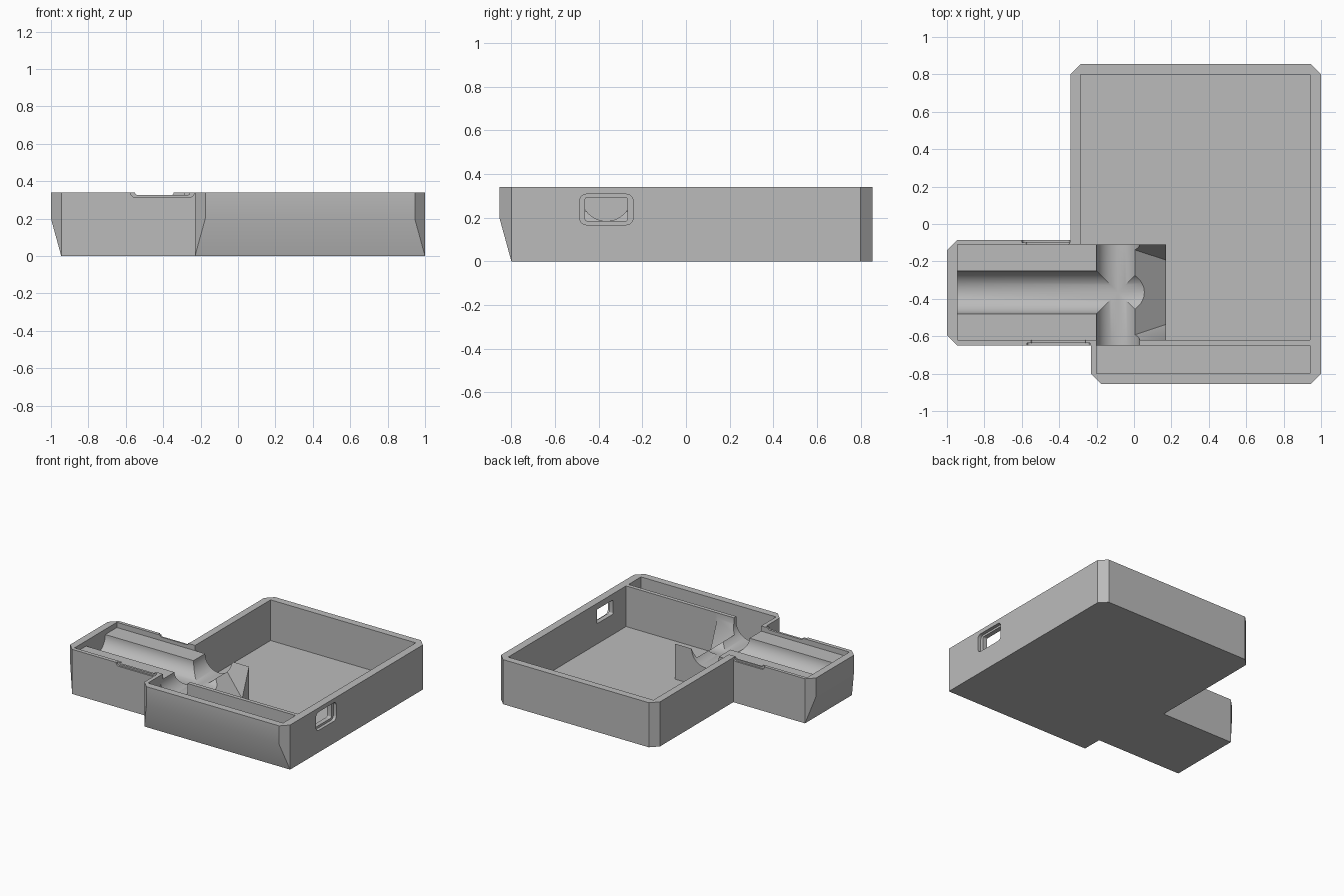
import bpy, bmesh, math
from mathutils import Vector

cube = bpy.data.objects.get("Cube")
if cube:
    bpy.data.objects.remove(cube)

grey = bpy.data.materials.new("light_grey")
grey.use_nodes = True
colour = (0.5, 0.5, 0.5, 1)
grey.diffuse_color = colour
grey.node_tree.nodes["Principled BSDF"].inputs["Base Color"].default_value = colour

HEIGHT, FLOOR, TAPER, CH = 0.34, 0.03, 0.2, 0.055
DECK, RADIUS = 0.30, 0.115
ABOVE = 0.5
TO_3D = {"x": lambda u, v, w: (w, u, v),
         "y": lambda u, v, w: (u, w, v),
         "z": lambda u, v, w: (u, v, w)}


def loft(name, rings):
    """Closed solid through rings that have the same number of points."""
    bm = bmesh.new()
    loops = [[bm.verts.new(p) for p in ring] for ring in rings]
    n = len(loops[0])
    for a, b in zip(loops, loops[1:]):
        for i in range(n):
            bm.faces.new((a[i], a[(i + 1) % n], b[(i + 1) % n], b[i]))
    bm.faces.new(loops[0])
    bm.faces.new(loops[-1])
    bmesh.ops.remove_doubles(bm, verts=bm.verts, dist=1e-5)
    bmesh.ops.recalc_face_normals(bm, faces=bm.faces)
    mesh = bpy.data.meshes.new(name)
    bm.to_mesh(mesh)
    bm.free()
    mesh.materials.append(grey)
    obj = bpy.data.objects.new(name, mesh)
    bpy.context.collection.objects.link(obj)
    return obj


def prism(name, points, axis, start, end):
    return loft(name, [[TO_3D[axis](u, v, w) for u, v in points] for w in (start, end)])


def rect(u0, u1, v0, v1):
    return [(u0, v0), (u1, v0), (u1, v1), (u0, v1)]


def rounded(u0, u1, v0, v1, r, steps=6):
    pts = []
    for k, (u, v) in enumerate(rect(u0 + r, u1 - r, v0 + r, v1 - r)):
        for i in range(steps + 1):
            a = math.pi + (k + i / steps) * math.pi / 2
            pts.append((u + r * math.cos(a), v + r * math.sin(a)))
    return pts


def trough(centre, steps=28):
    """U profile: half circle below the deck, straight sides above."""
    pts = [(centre - RADIUS, ABOVE)]
    for i in range(steps + 1):
        a = math.pi * (1 + i / steps)
        pts.append((centre + RADIUS * math.cos(a), DECK + RADIUS * math.sin(a)))
    return pts + [(centre + RADIUS, ABOVE)]


# Outer body: the arm end and the front flare outwards up to the taper height
def outline(z):
    c = CH * min(z / TAPER, 1)
    arm, front = -0.945 - c, -0.80 - c
    return [Vector((x, y, z)) for x, y in (
        (arm, -0.65 + c), (-0.945, -0.65), (-0.23, -0.65), (-0.23, -0.80),
        (-0.23 + c, front), (1 - c, front), (1, -0.80), (1, 0.80),
        (0.945, 0.855), (-0.285, 0.855), (-0.34, 0.80), (-0.34, -0.085),
        (-0.945, -0.085), (arm, -0.085 - c))]


body = loft("tray_body", [outline(z) for z in (0, TAPER, HEIGHT)])

# Main pocket, front slot and the lowered deck of the arm
cutters = [
    prism("main_pocket", [(-0.285, -0.11), (0.17, -0.11), (0.17, -0.62),
                          (0.94, -0.62), (0.94, 0.80), (-0.285, 0.80)],
          "z", FLOOR, ABOVE),
    prism("front_slot", rect(-0.20, 0.94, -0.80, -0.65), "z", FLOOR, ABOVE),
    prism("arm_deck", rect(-0.945, 0.18, -0.62, -0.11), "z", DECK, ABOVE),
    # Crossing round channels
    prism("long_channel", trough(-0.365), "x", -0.945, 0.2),
    prism("cross_channel", trough(-0.085), "y", -0.67, -0.09),
]


# Sloping funnel leading from the channels to the main pocket
def funnel_ring(x):
    z = 0.232 - 0.85 * x
    top = 0.255
    low = top - (DECK - z) * 0.39
    return [(x, -0.365 + w, h) for w, h in ((-top, DECK), (-low, z), (low, z), (top, DECK))]


cutters.append(loft("funnel", [funnel_ring(x) for x in (-0.02, 0.19)]))

# Port in the side wall: shallow recess and through hole
cutters += [
    prism("port_recess", rounded(-0.487, -0.243, 0.168, 0.308, 0.03), "x", 0.975, 1.1),
    prism("port_hole", rounded(-0.463, -0.267, 0.185, 0.293, 0.012), "x", 0.9, 1.1),
]

# Rounded notches in the top edges of both arm walls
cutters += [
    prism("front_notch_recess", rounded(-0.573, -0.235, 0.315, ABOVE, 0.022), "y", -0.7, -0.637),
    prism("front_notch", rounded(-0.55, -0.258, 0.327, ABOVE, 0.01), "y", -0.7, -0.6),
    prism("back_notch_recess", rounded(-0.60, -0.341, 0.315, ABOVE, 0.022), "y", -0.098, -0.04),
    prism("back_notch", rounded(-0.577, -0.345, 0.327, ABOVE, 0.01), "y", -0.13, -0.04),
]

bpy.ops.object.select_all(action="DESELECT")
bpy.context.view_layer.objects.active = body
body.select_set(True)
for cutter in cutters:
    cutter.hide_render = True
    mod = body.modifiers.new(cutter.name, "BOOLEAN")
    mod.operation = "DIFFERENCE"
    mod.solver = "EXACT"
    mod.object = cutter
    bpy.ops.object.modifier_apply(modifier=mod.name)
    bpy.data.objects.remove(cutter)

bpy.ops.object.shade_smooth_by_angle(angle=math.radians(30))
